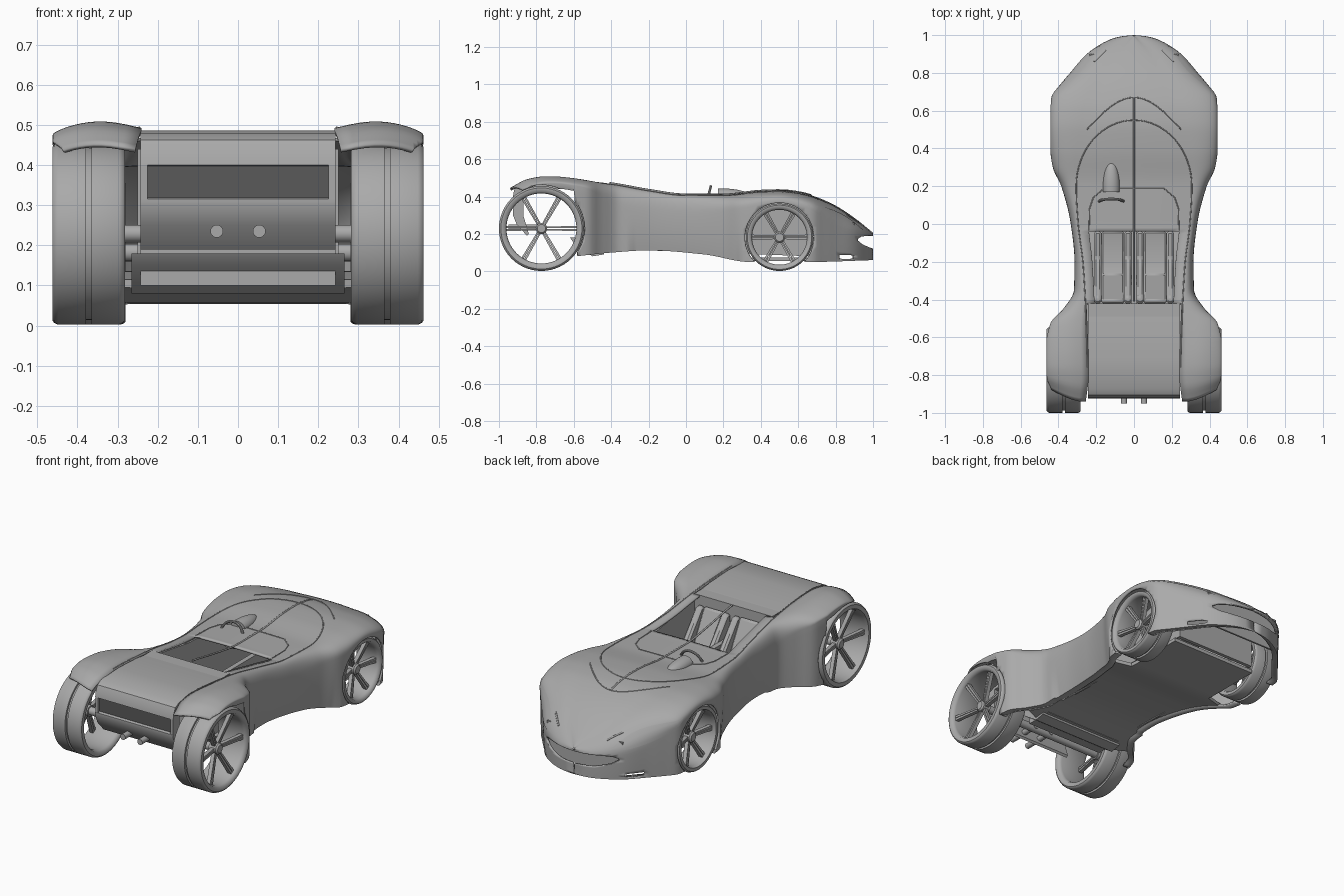
import bpy, bmesh, math
from mathutils import Vector, Matrix
from mathutils.bvhtree import BVHTree

if "Cube" in bpy.data.objects:
    bpy.data.objects.remove(bpy.data.objects["Cube"])

def interp(knots, y):
    """Monotone cubic through (y, value) knots."""
    k = sorted(knots)
    y = min(max(y, k[0][0]), k[-1][0])
    s = [(q[1]-p[1])/(q[0]-p[0]) for p, q in zip(k, k[1:])]
    m = [s[0]] + [2*a*b/(a+b) if a*b > 0 else 0 for a, b in zip(s, s[1:])] + [s[-1]]
    i = max(j for j in range(len(s)) if k[j][0] <= y)
    h = k[i+1][0]-k[i][0]
    t = (y-k[i][0])/h
    return ((2*t**3-3*t*t+1)*k[i][1] + (t**3-2*t*t+t)*h*m[i]
            + (3*t*t-2*t**3)*k[i+1][1] + (t**3-t*t)*h*m[i+1])

def smooth(ob):
    bpy.ops.object.select_all(action='DESELECT')
    ob.select_set(True)
    bpy.context.view_layer.objects.active = ob
    bpy.ops.object.shade_smooth_by_angle(angle=math.radians(35))
    return ob

def finish(name, bm, recalc=True):
    if recalc: bmesh.ops.recalc_face_normals(bm, faces=bm.faces)
    me = bpy.data.meshes.new(name)
    bm.to_mesh(me)
    bm.free()
    ob = bpy.data.objects.new(name, me)
    bpy.context.collection.objects.link(ob)
    return smooth(ob)

def bridge(bm, a, b, wrap=True):
    n = len(a)
    for k in range(n if wrap else n-1):
        bm.faces.new((a[k], a[(k+1) % n], b[(k+1) % n], b[k]))

def loft(name, rings):
    """Skin a list of point rings and cap both ends."""
    bm = bmesh.new()
    rs = [[bm.verts.new(p) for p in r] for r in rings]
    for a, b in zip(rs, rs[1:]): bridge(bm, a, b)
    bm.faces.new(rs[0])
    bm.faces.new(rs[-1][::-1])
    return finish(name, bm)

def prism(name, pts, x0, x1, bevel=0.0):
    """Extrude a (y, z) side profile across x."""
    ob = loft(name, [[(x, *p) for p in pts] for x in (x0, x1)])
    if bevel: ob.modifiers.new('bevel', 'BEVEL').width = bevel
    return ob

def box(name, x0, x1, y0, y1, z0, z1):
    return prism(name, [(y0, z0), (y1, z0), (y1, z1), (y0, z1)], x0, x1)

def lathe(name, prof, c, seg=56):
    """Spin an (x, radius) profile about an x-axis line through c."""
    an = [2*math.pi*k/seg for k in range(seg)]
    return loft(name, [[(c[0]+x, c[1]+r*math.cos(t), c[2]+r*math.sin(t)) for t in an] for x, r in prof])

def tube(name, pts, r):
    pts = [p for p in pts if p]
    cu = bpy.data.curves.new(name, 'CURVE')
    cu.dimensions, cu.bevel_depth, cu.bevel_resolution, cu.use_fill_caps = '3D', r, 2, True
    sp = cu.splines.new('POLY')
    sp.points.add(len(pts)-1)
    for p, q in zip(sp.points, pts): p.co = (*q, 1)
    bpy.context.collection.objects.link(bpy.data.objects.new(name, cu))

def carve(bm, f):
    """Trim away the surface where f(point) < 0."""
    new = []
    for e in list(bm.edges):
        a, b = f(e.verts[0].co), f(e.verts[1].co)
        if a*b < 0: new.append(bmesh.utils.edge_split(e, e.verts[0], a/(a-b))[1])
    bmesh.ops.connect_verts(bm, verts=new)
    bmesh.ops.delete(bm, geom=[q for q in bm.faces if f(q.calc_center_median()) < 0], context='FACES')

# Body shell: half width, seam, top, waist, sill and fender profiles along y
W = [(1, 0), (.995, .06), (.98, .12), (.95, .18), (.9, .25), (.8, .335), (.74, .385), (.67, .435), (.6, .443),
     (.4, .443), (.3, .43), (.2, .385), (0, .335), (-.2, .315), (-.35, .318), (-.45, .375), (-.52, .44), (-.6, .462)]
XS = [(1, 0), (.9, .1), (.7, .2), (.5, .26), (.2, .3), (0, .29), (-.2, .265), (-.45, .25), (-.8, .24), (-.94, .255)]
ZS = [(1, .2), (.97, .225), (.9, .28), (.8, .345), (.7, .39), (.6, .418), (.5, .428), (.4, .425), (.2, .405), (0, .405),
      (-.2, .43), (-.4, .465), (-.6, .485), (-.75, .492), (-.85, .48), (-.94, .44)]
ZM = [(1, .17), (.85, .21), (.68, .33), (.5, .372), (.32, .34), (0, .3), (-.3, .33), (-.55, .45), (-.72, .474), (-.84, .462), (-.94, .42)]
ZB = [(1, .06), (.67, .05), (.34, .05), (.1, .09), (-.2, .112), (-.4, .1), (-.59, .08)]
HUMP = [(1, 0), (-.35, 0), (-.7, .018), (-.94, .014)]
NI, NO, NL = 6, 14, 10

def section(y):
    w, xs, zs, zm, h = (interp(k, y) for k in (W, XS, ZS, ZM, HUMP))
    zb = interp(ZB, y) if y > -.59 else zm-.03
    xs = min(xs, w*.95)
    pts = [(xs*i/NI, zs+.006*(1-(i/NI)**2)) for i in range(NI+1)]
    for a in [math.pi/2*i/NO for i in range(1, NO+1)]:
        f = math.sin(a)**.8
        pts.append((xs+(w-xs)*f, zm+(zs-zm)*max(math.cos(a), 0)**.8 + h*math.sin(math.pi*f)))
    wb = max(w-(.02 if -.3 < y < .3 else .006), 0)
    pts += [(w+(wb-w)*(i/NL)**2, zm+(zb-zm)*i/NL) for i in range(1, NL+1)]
    pts.append((max(wb-.04, 0), zb))
    return [(x, y if y > -.75 else -.75+(y+.75)*(1-.4*max(0, (x-.28)/.18)**1.5), z) for x, z in pts]

rows = [round(-.94+.02*i, 3) for i in range(97)] + [.988, .995, .9995]
bm = bmesh.new()
grid = []
for y in rows:
    s = section(y)
    grid.append([bm.verts.new((-x, a, z)) for x, a, z in s[:0:-1]] + [bm.verts.new(p) for p in s])
mid = len(grid[0])//2
for j in range(len(rows)-1):
    yc = (rows[j]+rows[j+1])/2
    for i in range(len(grid[0])-1):
        col = i-mid if i >= mid else mid-1-i
        if not ((yc < -.42 and col < NI) or (-.42 < yc < -.04 and col < NI-1)):   # deck and cockpit openings
            bm.faces.new((grid[j][i], grid[j][i+1], grid[j+1][i+1], grid[j+1][i]))
bmesh.ops.delete(bm, geom=[v for v in bm.verts if not v.link_faces], context='VERTS')
bmesh.ops.remove_doubles(bm, verts=bm.verts, dist=1e-4)
bm.normal_update()
bvh = BVHTree.FromBMesh(bm)
# Wheel arches, nose mouth and bumper slots
carve(bm, lambda p: max(math.hypot(p.y-.5, p.z-.18)-.186, .26-abs(p.x)))
carve(bm, lambda p: max(math.hypot(p.y+.773, p.z-.23)-.232, .25-abs(p.x)))
carve(bm, lambda p: math.sqrt((p.x/.3)**2+((p.y-1)/.12)**2+((p.z-.155-.3*p.x**2)/.034)**2)-1)
carve(bm, lambda p: max(abs(p.y-.86)-.04, abs(p.z-.076)-.011))
m = finish('body_shell', bm, recalc=False).modifiers.new('thickness', 'SOLIDIFY')
m.thickness, m.offset = .01, -1
box('mouth_back_panel', -.235, .235, .89, .9, .07, .262)

# Trim lines laid on the shell
def drop(x, y):
    return bvh.ray_cast(Vector((x, y, 2)), Vector((0, 0, -1)))[0]

half = [(interp(XS, y)+.006, y) for y in [-.76+.04*i for i in range(24)]]
half += [(.306*math.cos(t), .2+.35*math.sin(t)) for t in [math.pi/2*i/16 for i in range(17)]]
dash = [(.238, -.035), (.235, .08), (.215, .14), (.16, .187), (.08, .187), (0, .187)]
for name, pts in (('canopy_seam', half), ('dash_edge', dash)):
    tube(name, [drop(*q) for q in pts + [(-x, y) for x, y in pts[::-1]]], .003)
tube('centre_spine', [(0, y, interp(ZS, y)+.006) for y in [.67-.03*i for i in range(37)]], .005)
for s in (-1, 1):
    tube('hood_slit', [drop(s*x, y) for x, y in ((.15, .92), (.18, .89), (.21, .86))], .005)
    tube('hood_crease', [drop(s*.25*(1-t), .5+.17*math.sin(math.pi/2*t)) for t in [i/10 for i in range(11)]], .003)
    bm = bmesh.new()        # leaf-shaped headlamp cover
    g = []
    for t in [i/16 for i in range(17)]:
        hw = .028*math.sin(math.pi*min(max(t, .02), .98))**.8
        g.append([])
        for v in [(k/2-1)*hw for k in range(5)]:
            hit, n, _, _ = bvh.ray_cast(Vector((s, .65+.29*t+v*.5, .355-.135*t+v)), Vector((-s, 0, 0)))
            if hit: g[-1].append(bm.verts.new(hit+n*.003*(1 if n.x*s > 0 else -1)))
    for a, b in zip(g, g[1:]):
        if len(a) == len(b) == 5: bridge(bm, a, b, False)
    finish('headlamp_cover', bm)

# Underbody floor following the sill line
rings = []
for y in [-.5+.04*i for i in range(30)]:
    w = .268 if y < -.47 or y > .3 else interp(W, y)-.02
    z = interp(ZB, y)+.004
    rings.append([(-w, y, z), (w, y, z), (w, y, z+.02), (-w, y, z+.02)])
loft('floor', rings)
prism('diffuser', [(-.62, .18), (-.6, .15), (-.5, .08), (-.44, .09), (-.42, .18)], -.265, .265)

# Rear deck shell with tail panel, bulkhead and exhausts
prism('rear_deck', [(-.42, .462), (-.56, .478), (-.72, .486), (-.87, .48), (-.905, .462), (-.92, .43), (-.925, .4), (-.9, .395),
                    (-.89, .325), (-.925, .315), (-.925, .3), (-.905, .25), (-.85, .19), (-.84, .2), (-.87, .3), (-.87, .44), (-.42, .44)], -.243, .243)
box('rear_bulkhead', -.243, .243, -.58, -.42, .1, .47)
dark = [box('tail_panel', -.225, .225, -.91, -.88, .318, .4)]
for s in (-1, 1):
    box('tail_slot_end', s*.225, s*.243, -.924, -.88, .31, .402)
    lathe('exhaust_pipe', [(-.1, .016), (.1, .016)], (0, 0, 0), 24).matrix_world = (
        Matrix.Translation((s*.053, -.85, .235)) @ Matrix.Rotation(math.pi/2, 4, 'Z'))
    # Cockpit side walls and seats
    prism('cockpit_wall', [(-.43, .12), (.68, .08), (.68, .35), (.5, .39), (.1, .38), (-.1, .39), (-.43, .44)], s*.25, s*.24)
    x = s*.112
    prism('seat', [(-.04, .13), (-.04, .18), (-.2, .16), (-.27, .18), (-.4, .42), (-.42, .42), (-.42, .13)], x-.06, x+.06, .008)
    for e in (-1, 1):
        prism('seat_bolster', [(-.04, .13), (-.04, .21), (-.18, .2), (-.23, .23), (-.385, .42), (-.42, .42), (-.42, .13)],
              x+e*.06, x+e*.1, .01)
box('footwell_front', -.24, .24, .66, .68, .08, .35)
box('tunnel', -.014, .014, -.42, .3, .13, .3)
# Steering wheel and instrument pod
bpy.ops.mesh.primitive_torus_add(major_radius=.068, minor_radius=.007, major_segments=40, minor_segments=10,
                                 location=(-.12, .115, .388), rotation=(math.radians(75), 0, 0))
smooth(bpy.context.object).name = 'steering_wheel'
lathe('steering_spoke', [(-.065, .007), (.065, .007)], (-.12, .115, .392), 12)
pod = [(.17, .97), (.2, 1), (.24, .95), (.28, .8), (.31, .58), (.325, .38), (.335, .05)]
loft('instrument_pod', [[(-.12+.045*r*math.cos(t), y, .405+.038*r*math.sin(t)) for t in [math.pi/12*k for k in range(24)]] for y, r in pod])

# Wheels: tyre, hub, six split spokes, axle
def wheel(name, s, x, y, R, hw):
    c, r = Vector((s*x, y, R+.002)), R*.86
    tyre = [(hw, r), (hw, R*.955), (hw-.004, R*.98), (hw-.014, R), (.007, R), (.007, R-.012), (-.007, R-.012),
            (-.007, R), (.014-hw, R), (.004-hw, R*.98), (-hw, R*.955), (-hw, r), (.02-hw, r-.008), (hw-.02, r-.008), (hw, r)]
    ob = lathe(name+'_tyre', tyre, c)
    bm = bmesh.new()                      # drop the end caps so the rim is open
    bm.from_mesh(ob.data)
    bmesh.ops.delete(bm, geom=[f for f in bm.faces if len(f.verts) > 4], context='FACES')
    bmesh.ops.remove_doubles(bm, verts=bm.verts, dist=1e-5)
    bmesh.ops.recalc_face_normals(bm, faces=bm.faces)
    bm.to_mesh(ob.data)
    bm.free()
    lathe(name+'_hub', [(s*(hw-.085), .03), (s*(hw-.04), .03), (s*(hw-.032), .022)], c, 24)
    for k in range(12):
        rot, e = Matrix.Rotation(math.pi/2+k//2*math.pi/3, 4, 'X'), k % 2*2-1
        loft(name+'_spoke', [[c + rot @ Vector((s*(xo+dx), e*dy, rad)) for dx, dy in ((0, .0015), (0, w), (-.022, w), (-.022, .0015))]
                             for rad, xo, w in ((.02, hw-.05, .01), (r-.004, hw-.02, .014))])
    lathe(name+'_axle', [(-s*(x-(.22 if y > 0 else 0)), .022), (s*(hw-.05), .022)], c, 20)

for s in (-1, 1):
    wheel('front_wheel', s, .355, .5, .18, .075)
    wheel('rear_wheel', s, .372, -.773, .227, .09)
for name, v in (('mid_grey', .4), ('dark_grey', .1)):
    mat = bpy.data.materials.new(name)
    mat.diffuse_color = (v, v, v, 1)
    mat.use_nodes = True
    mat.node_tree.nodes["Principled BSDF"].inputs["Base Color"].default_value = mat.diffuse_color
    for ob in (bpy.data.objects if v > .2 else dark):
        ob.data.materials.clear()
        ob.data.materials.append(mat)
